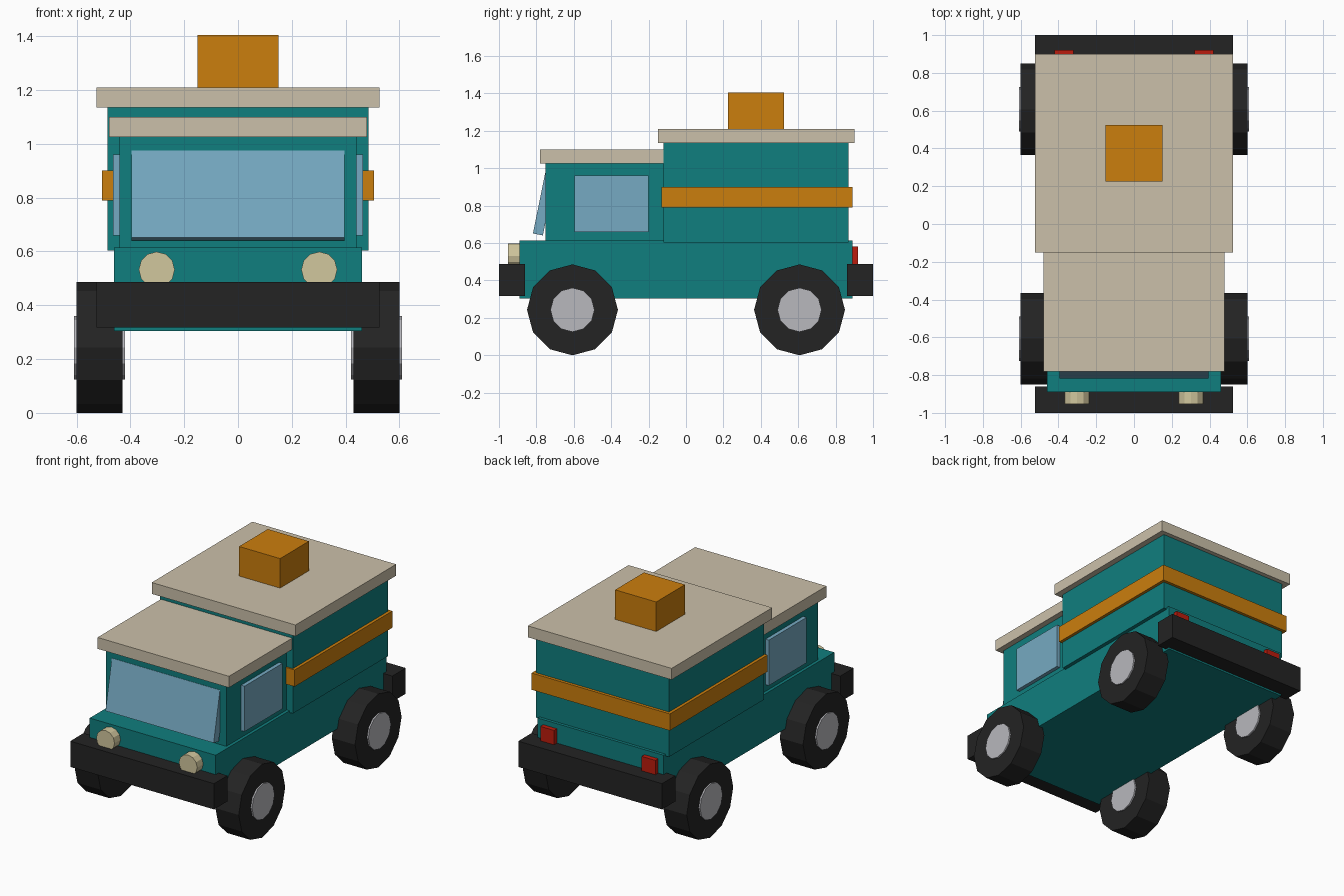
import bpy
from math import pi

cube = bpy.data.objects.get("Cube")
if cube:
    bpy.data.objects.remove(cube, do_unlink=True)


def material(name, r, g, b):
    m = bpy.data.materials.new(name)
    m.use_nodes = True
    m.diffuse_color = (r, g, b, 1)
    m.node_tree.nodes["Principled BSDF"].inputs["Base Color"].default_value = (r, g, b, 1)
    return m


TEAL = material("teal paint", 0.005, 0.21, 0.21)
CREAM = material("cream roof", 0.60, 0.53, 0.40)
ORANGE = material("orange trim", 0.60, 0.21, 0.004)
GLASS = material("blue glass", 0.18, 0.40, 0.54)
RUBBER = material("black rubber", 0.017, 0.017, 0.017)
METAL = material("grey metal", 0.48, 0.48, 0.51)
LAMP = material("cream lamp", 0.64, 0.57, 0.34)
RED = material("red lamp", 0.50, 0.012, 0.004)


def finish(name, mat):
    ob = bpy.context.object
    ob.name = name
    ob.data.materials.append(mat)
    return ob


def box(name, mat, x, y, z, tilt=0):
    """Box from (min, max) ranges on each axis."""
    ranges = (x, y, z)
    bpy.ops.mesh.primitive_cube_add(size=1, location=[(a + b) / 2 for a, b in ranges],
                                    rotation=(tilt, 0, 0))
    ob = finish(name, mat)
    ob.scale = [b - a for a, b in ranges]
    return ob


def cylinder(name, mat, radius, depth, sides, location, rotation):
    bpy.ops.mesh.primitive_cylinder_add(vertices=sides, radius=radius, depth=depth,
                                        location=location, rotation=rotation)
    return finish(name, mat)


# Body
box("chassis", TEAL, (-0.46, 0.46), (-0.89, 0.89), (0.305, 0.615))
box("cab", TEAL, (-0.44, 0.44), (-0.75, -0.11), (0.61, 1.03))
box("cargo_box", TEAL, (-0.485, 0.485), (-0.12, 0.87), (0.603, 1.14))

# Roofs, vent and stripe
box("cab_roof", CREAM, (-0.48, 0.48), (-0.78, -0.11), (1.025, 1.10))
box("cargo_roof", CREAM, (-0.525, 0.525), (-0.15, 0.90), (1.135, 1.21))
box("roof_vent", ORANGE, (-0.15, 0.15), (0.225, 0.525), (1.20, 1.405))
box("stripe", ORANGE, (-0.505, 0.505), (-0.13, 0.89), (0.79, 0.90))

# Leaning windscreen
box("windscreen", GLASS, (-0.395, 0.395), (-0.786, -0.732), (0.643, 0.973), -0.2)

# Bumpers
box("front_bumper", RUBBER, (-0.525, 0.525), (-1.0, -0.86), (0.317, 0.487))
box("rear_bumper", RUBBER, (-0.525, 0.525), (0.86, 1.0), (0.317, 0.487))

# Mirrored windows, lamps and wheels
for side, s in (("left", 1), ("right", -1)):
    box(side + "_window", GLASS, sorted((s * 0.42, s * 0.465)), (-0.595, -0.2), (0.66, 0.96))
    box(side + "_tail_lamp", RED, sorted((s * 0.32, s * 0.42)), (0.88, 0.92), (0.47, 0.582))
    cylinder(side + "_headlamp", LAMP, 0.067, 0.07, 12,
             (s * 0.302, -0.917, 0.532), (pi / 2, 0, 0))
    for end, y in (("front", -0.607), ("rear", 0.607)):
        where = (s * 0.515, y, 0.243)
        cylinder(f"{side}_{end}_tyre", RUBBER, 0.243, 0.17, 12, where, (0, pi / 2, 0))
        cylinder(f"{side}_{end}_hub", METAL, 0.118, 0.19, 12, where, (0, pi / 2, 0))
